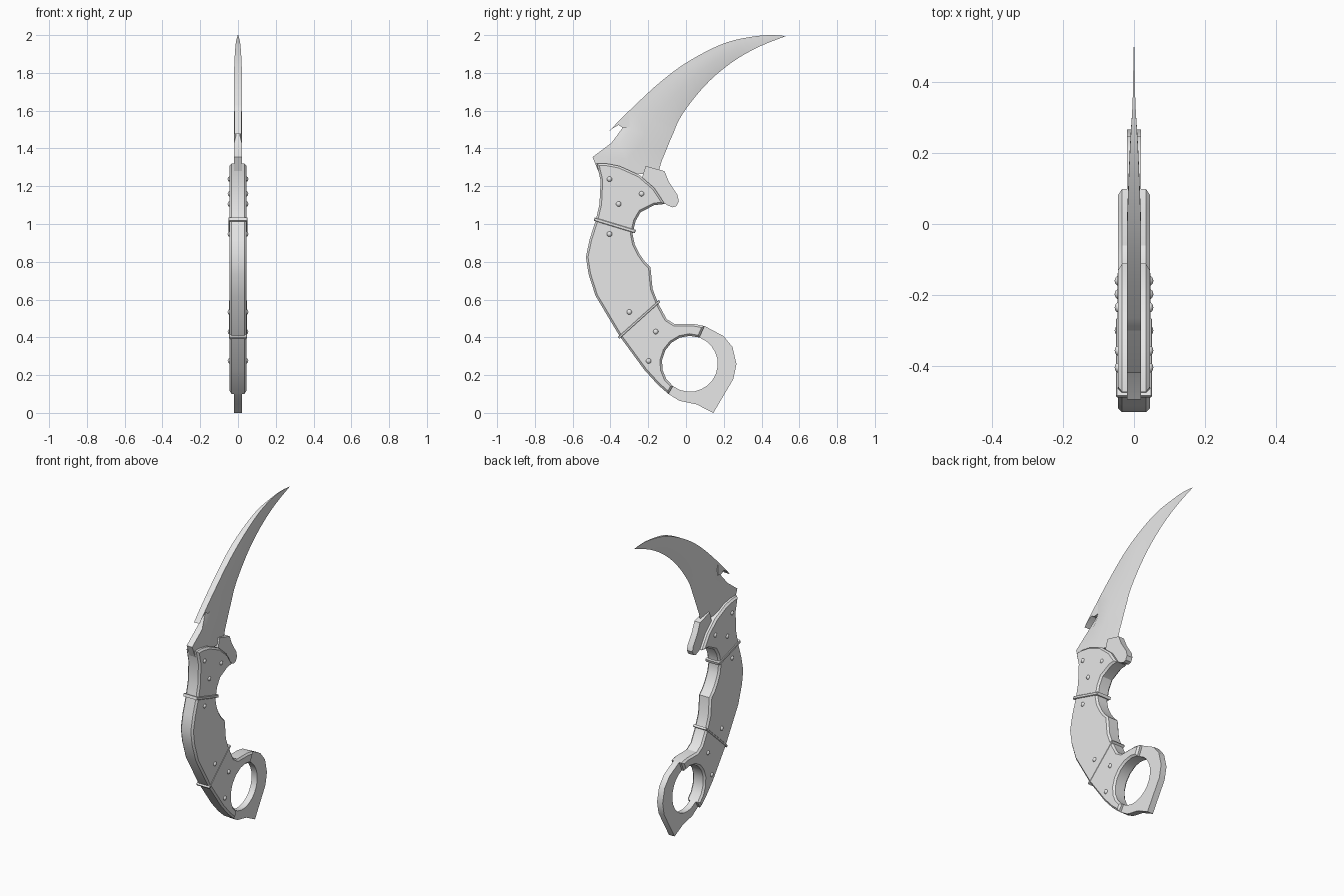
import bpy, bmesh, math
from mathutils import Vector, Matrix

old = bpy.data.objects.get("Cube")
if old:
    bpy.data.objects.remove(old, do_unlink=True)

grey = bpy.data.materials.new("light_grey")
grey.use_nodes = True
grey.diffuse_color = (0.8, 0.8, 0.8, 1)
grey.node_tree.nodes["Principled BSDF"].inputs["Base Color"].default_value = (0.8, 0.8, 0.8, 1)


def finish(bm, name):
    bmesh.ops.remove_doubles(bm, verts=bm.verts[:], dist=0.0001)
    bmesh.ops.recalc_face_normals(bm, faces=bm.faces[:])
    mesh = bpy.data.meshes.new(name)
    bm.to_mesh(mesh)
    bm.free()
    mesh.materials.append(grey)
    obj = bpy.data.objects.new(name, mesh)
    bpy.context.collection.objects.link(obj)
    bpy.ops.object.select_all(action='DESELECT')
    obj.select_set(True)
    bpy.context.view_layer.objects.active = obj
    bpy.ops.object.shade_smooth_by_angle(angle=math.radians(30))
    return obj


def plate(name, outline, half, chamfer=0):
    """Extrude a (y, z) outline to +-half in x, chamfering both rims."""
    bm = bmesh.new()
    face = bm.faces.new([bm.verts.new((-half, y, z)) for y, z in outline])
    ext = bmesh.ops.extrude_face_region(bm, geom=[face], use_keep_orig=True)
    moved = [v for v in ext["geom"] if isinstance(v, bmesh.types.BMVert)]
    bmesh.ops.translate(bm, verts=moved, vec=(2 * half, 0, 0))
    bmesh.ops.recalc_face_normals(bm, faces=bm.faces[:])
    if chamfer:
        rims = [e for e in bm.edges if abs(e.verts[0].co.x - e.verts[1].co.x) < 0.001]
        bmesh.ops.bevel(bm, geom=rims, offset=chamfer, segments=1,
                        affect='EDGES', clamp_overlap=True)
    return finish(bm, name)


def arc(start, end, steps, r=0.148, cy=0.02, cz=0.26):
    pts = []
    for i in range(steps + 1):
        a = math.radians(start + (end - start) * i / steps)
        pts.append((cy + r * math.cos(a), cz + r * math.sin(a)))
    return pts


def smooth_rows(rows, steps=3):
    """Catmull-Rom through rows of numbers."""
    out = []
    for i in range(len(rows) - 1):
        p = [Vector(rows[min(max(i + k, 0), len(rows) - 1)]) for k in (-1, 0, 1, 2)]
        for s in range(steps):
            t = s / steps
            out.append(p[1] + (p[2] - p[0]) * (t / 2)
                       + (2 * p[0] - 5 * p[1] + 4 * p[2] - p[3]) * (t * t / 2)
                       + (3 * p[1] - p[0] - 3 * p[2] + p[3]) * (t ** 3 / 2))
    return out + [Vector(rows[-1])]


# Blade: rows of spine y, z, cutting edge y, z, half thickness, spine half thickness
curved = [
    (0.53, 1.995, 0.53, 1.995, 0, 0),
    (0.44, 2.0, 0.43, 1.957, 0.002, 0.002),
    (0.34, 1.99, 0.34, 1.915, 0.004, 0.004),
    (0.22, 1.963, 0.235, 1.85, 0.011, 0.011),
    (0.10, 1.91, 0.124, 1.757, 0.016, 0.016),
    (-0.035, 1.83, 0.03, 1.65, 0.02, 0.02),
    (-0.167, 1.725, -0.035, 1.555, 0.02, 0.02),
    (-0.30, 1.60, -0.065, 1.485, 0.02, 0.02),
]
base = [
    (-0.335, 1.51, -0.085, 1.44, 0.02, 0.001),
    (-0.394, 1.43, -0.105, 1.39, 0.02, 0.02),
    (-0.495, 1.354, -0.13, 1.33, 0.02, 0.02),
    (-0.465, 1.28, -0.15, 1.26, 0.02, 0.02),
]
bm = bmesh.new()
loops = []
for sy, sz, ey, ez, t, ts in smooth_rows(curved) + base:
    side = [(0, ts), (0.15, t), (0.5, t)]
    section = side + [(1, 0)] + [(f, -w) for f, w in reversed(side)]
    loops.append([bm.verts.new((w, sy + (ey - sy) * f, sz + (ez - sz) * f))
                  for f, w in section])
for a, b in zip(loops, loops[1:]):
    for i in range(len(a)):
        j = (i + 1) % len(a)
        bm.faces.new((a[i], a[j], b[j], b[i]))
bm.faces.new(loops[-1])
finish(bm, "blade")

# Hook on the blade spine
plate("spine_hook", [(-0.30, 1.60), (-0.36, 1.541), (-0.42, 1.476), (-0.39, 1.505),
                     (-0.357, 1.524), (-0.335, 1.51), (-0.30, 1.513)], 0.0195)

# Finger guard
plate("finger_guard", [(-0.214, 1.307), (-0.114, 1.28), (-0.09, 1.222), (-0.045, 1.153),
                       (-0.038, 1.12), (-0.05, 1.095), (-0.07, 1.088), (-0.10, 1.10),
                       (-0.16, 1.14), (-0.24, 1.22)], 0.02)

# Handle: back edge, finger ring opening, finger grooves, curved top
handle = [(-0.473, 1.32), (-0.452, 1.23), (-0.458, 1.105), (-0.479, 1.015), (-0.51, 0.92),
          (-0.53, 0.825), (-0.516, 0.735), (-0.479, 0.62), (-0.352, 0.407), (-0.22, 0.227),
          (-0.15, 0.15), (-0.093, 0.10)]
handle += arc(233, 70, 8)
handle += [(0.098, 0.46), (0.045, 0.47), (-0.06, 0.47), (-0.103, 0.497), (-0.146, 0.577),
           (-0.177, 0.656), (-0.188, 0.772), (-0.22, 0.804), (-0.246, 0.841),
           (-0.272, 0.894), (-0.283, 0.947), (-0.267, 1.016), (-0.24, 1.063),
           (-0.167, 1.10), (-0.112, 1.106), (-0.167, 1.19), (-0.246, 1.259),
           (-0.352, 1.307), (-0.42, 1.32)]
plate("handle", handle, 0.045, 0.011)

# Finger ring with its pointed pommel
ring = [(0.06, 0.465), (0.098, 0.46), (0.198, 0.407), (0.246, 0.349), (0.267, 0.259),
        (0.251, 0.18), (0.145, 0.0), (0.056, 0.045), (-0.035, 0.064), (-0.093, 0.10),
        (-0.11, 0.12)]
plate("finger_ring", ring + arc(220, 430, 14), 0.02)


# Bands wrapped around the handle
def band(name, start, end, half, width):
    a, b = Vector(start), Vector(end)
    d = (b - a).normalized()
    n = Vector((-d.y, d.x)) * width
    plate(name, [a + n, b + n, b - n, a - n], half, 0.003)


band("upper_band", (-0.486, 1.026), (-0.268, 0.96), 0.051, 0.009)
band("lower_band", (-0.357, 0.397), (-0.14, 0.592), 0.047, 0.007)

# Domed rivets on both sides
bm = bmesh.new()
for y, z in [(-0.405, 1.238), (-0.235, 1.16), (-0.357, 1.106), (-0.405, 0.947),
             (-0.30, 0.534), (-0.16, 0.43), (-0.198, 0.275)]:
    for side in (-1, 1):
        place = Matrix.Translation((side * 0.044, y, z)) @ Matrix.Rotation(math.pi / 2, 4, 'Y')
        bmesh.ops.create_uvsphere(bm, u_segments=12, v_segments=8, radius=0.014,
                                  matrix=place @ Matrix.Diagonal((1, 1, 0.75, 1)))
finish(bm, "rivets")
